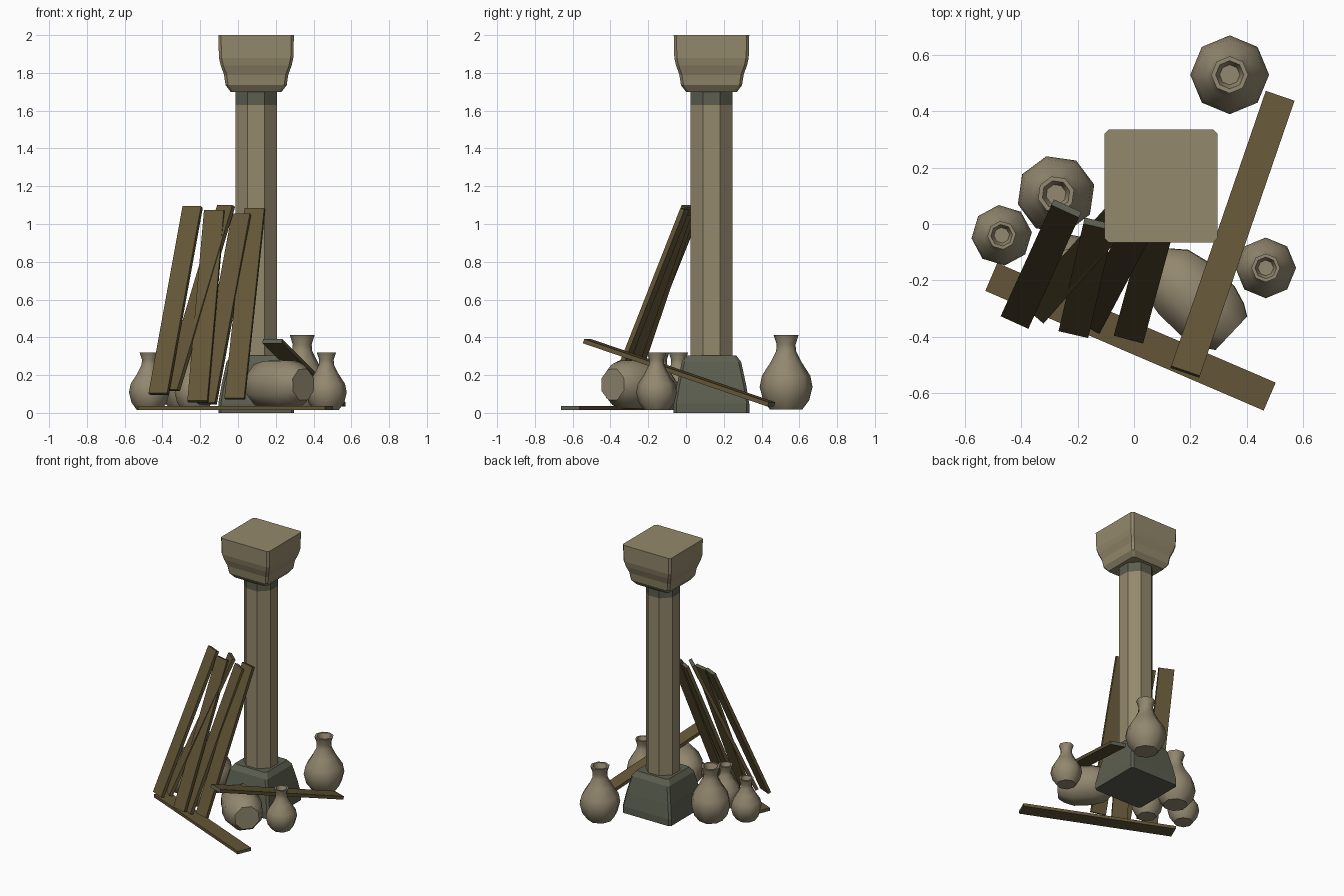
import bpy, bmesh, math
from mathutils import Vector, Matrix

if "Cube" in bpy.data.objects:
    bpy.data.objects.remove(bpy.data.objects["Cube"])


def material(name, rgb):
    m = bpy.data.materials.new(name)
    m.diffuse_color = (*rgb, 1)
    m.use_nodes = True
    m.node_tree.nodes["Principled BSDF"].inputs["Base Color"].default_value = m.diffuse_color
    return m


STONE = material("weathered_stone", (0.295, 0.25, 0.15))
WOOD = material("old_wood", (0.125, 0.092, 0.038))
MOSS = material("mossy_grey", (0.105, 0.113, 0.078))
CLAY = material("dusty_clay", (0.29, 0.245, 0.16))


def finish(bm, name, mats, smooth=None):
    bmesh.ops.recalc_face_normals(bm, faces=bm.faces)
    me = bpy.data.meshes.new(name)
    bm.to_mesh(me)
    bm.free()
    ob = bpy.data.objects.new(name, me)
    bpy.context.collection.objects.link(ob)
    for m in mats:
        me.materials.append(m)
    if smooth:
        bpy.ops.object.select_all(action='DESELECT')
        ob.select_set(True)
        bpy.context.view_layer.objects.active = ob
        bpy.ops.object.shade_smooth_by_angle(angle=math.radians(smooth))
    return ob


def loft(rings):
    """Skin equal-length rings of points and cap both ends."""
    bm = bmesh.new()
    vs = [[bm.verts.new(p) for p in r] for r in rings]
    n = len(vs[0])
    for a, b in zip(vs, vs[1:]):
        for i in range(n):
            j = (i + 1) % n
            bm.faces.new((a[i], a[j], b[j], b[i]))
    bm.faces.new(vs[0])
    bm.faces.new(vs[-1])
    return bm


# ---- pillar ----
PX, PY = 0.096, 0.135


def cut_square(h, c, z):
    k = h - c
    pts = [(h, -k), (h, k), (k, h), (-k, h), (-h, k), (-h, -k), (-k, -h), (k, -h)]
    return [(PX + x, PY + y, z) for x, y in pts]


base = [(0, .2), (.05, .2), (.15, .183), (.27, .157), (.305, .13)]
finish(loft([cut_square(r, .014, z) for z, r in base]), "pillar_base", [MOSS])

capital = [(1.70, .135), (1.735, .162), (1.79, .17), (1.84, .188), (1.88, .197), (2.0, .2)]
finish(loft([cut_square(r, .014, z) for z, r in capital]), "pillar_capital", [STONE])

shaft = loft([cut_square(.11, .0645, z) for z in (.29, 1.63, 1.71)])
for f in shaft.faces:  # damp band under the capital
    f.material_index = int(f.calc_center_median().z > 1.64)
finish(shaft, "pillar_shaft", [STONE, MOSS])

# ---- pots ----
VASE = [(0, .085), (.05, .122), (.12, .14), (.18, .128), (.25, .083), (.31, .053),
        (.345, .05), (.395, .066), (.395, .05), (.355, .036)]
JAR = [(0, .088), (.04, .115), (.105, .138), (.234, .137), (.315, .118),
       (.366, .074), (.39, .05)]


def pot(name, profile, loc, axis=(0, 0, 1), size=1.0, turn=0.0, sides=8):
    rings = [[(r * math.cos(turn + i * math.tau / sides),
               r * math.sin(turn + i * math.tau / sides), z) for i in range(sides)]
             for z, r in profile]
    bm = loft(rings)
    q = Vector((0, 0, 1)).rotation_difference(Vector(axis))
    bm.transform(Matrix.Translation(loc) @ q.to_matrix().to_4x4() @ Matrix.Scale(size, 4))
    finish(bm, name, [CLAY], smooth=50)


pot("vase_large_back", VASE, (.34, .53, .017))
pot("vase_large_left", VASE, (-.277, .105, .017), turn=.25)
pot("vase_small_left", VASE, (-.47, -.04, .015), size=.77, turn=.1)
pot("vase_small_right", VASE, (.468, -.156, .015), size=.77)
pot("vase_small_hidden", VASE, (-.23, -.139, .015), size=.77, turn=.2)
pot("fallen_jar", JAR, (.346, -.388, .15), axis=(-.72, .68, 0), turn=math.pi / 8)


# ---- planks ----
def plank(name, a, b, width=.108, thick=.024):
    a, b = Vector(a), Vector(b)
    length = (b - a).normalized()
    side = length.cross(Vector((0, 0, 1))).normalized()
    up = side.cross(length)
    rings = [[p + side * (sx * width / 2) + up * (sy * thick / 2)
              for sx, sy in ((-1, -1), (1, -1), (1, 1), (-1, 1))] for p in (a, b)]
    bm = loft(rings)
    bm.normal_update()
    for f in bm.faces:  # grey-green end grain
        f.material_index = int(abs(f.normal.dot(length)) > .9)
    finish(bm, name, [WOOD, MOSS])


leaning = [((-.42, -.34, .10), (-.24, .055, 1.09)),
           ((-.355, -.31, .12), (-.063, .02, 1.095)),
           ((-.213, -.382, .06), (-.125, .0, 1.07)),
           ((-.165, -.355, .05), (.02, -.005, 1.05)),
           ((-.017, -.40, .075), (.09, -.005, 1.08))]
for i, (a, b) in enumerate(leaning):
    plank(f"leaning_plank_{i + 1}", a, b)
plank("floor_plank", (-.507, -.188, .025), (.482, -.613, .025), thick=.022)
plank("tilted_plank", (.518, .452, .045), (.182, -.525, .38))
